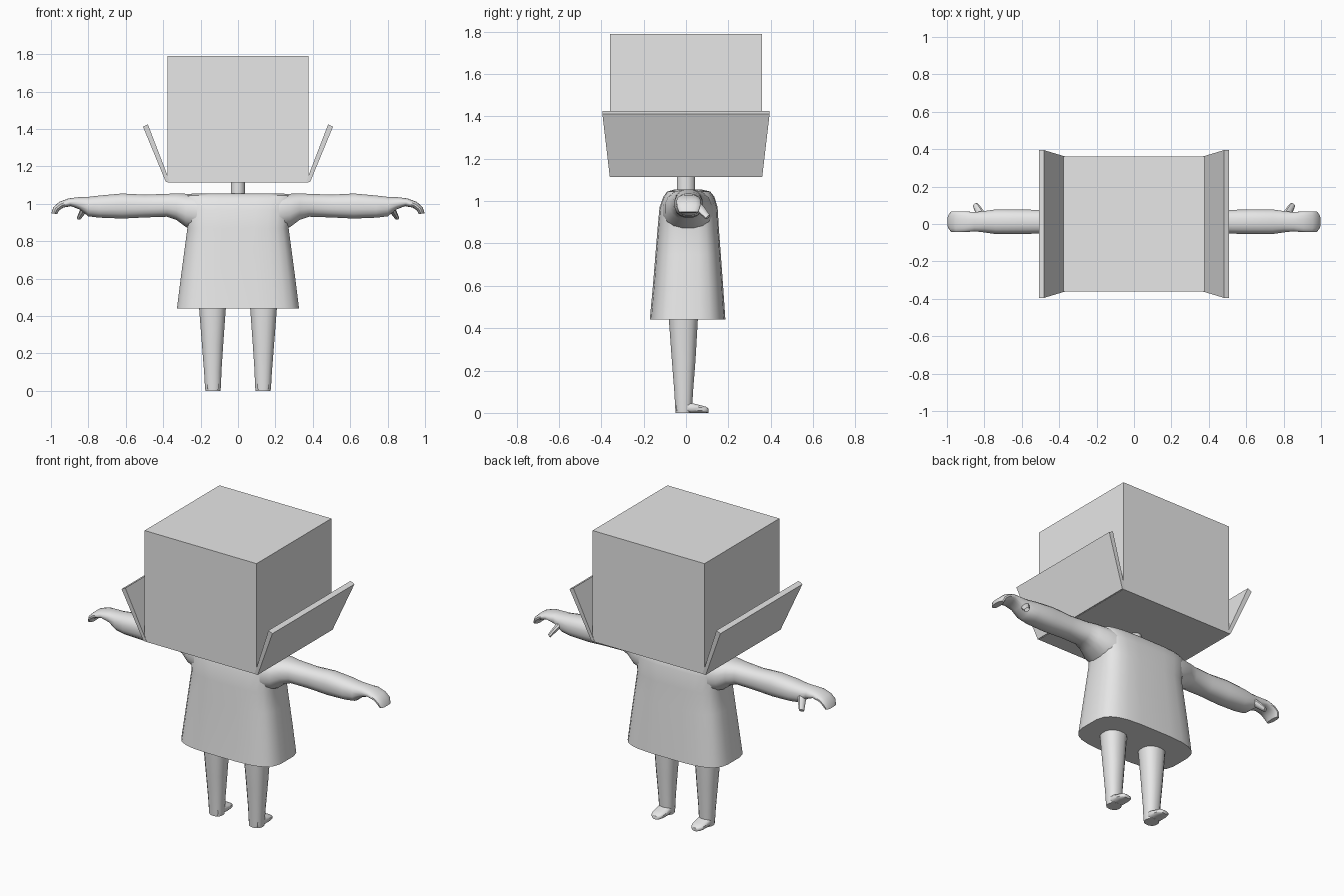
import bpy, bmesh, math
from mathutils import Vector

if "Cube" in bpy.data.objects:
    bpy.data.objects.remove(bpy.data.objects["Cube"])

grey = bpy.data.materials.new("light_grey")
grey.diffuse_color = (0.8, 0.8, 0.8, 1)
grey.use_nodes = True
grey.node_tree.nodes["Principled BSDF"].inputs["Base Color"].default_value = grey.diffuse_color


def finish(name, bm, mirror=False, angle=40):
    bmesh.ops.recalc_face_normals(bm, faces=bm.faces[:])
    me = bpy.data.meshes.new(name)
    bm.to_mesh(me)
    bm.free()
    me.materials.append(grey)
    ob = bpy.data.objects.new(name, me)
    bpy.context.collection.objects.link(ob)
    bpy.ops.object.select_all(action='DESELECT')
    bpy.context.view_layer.objects.active = ob
    ob.select_set(True)
    bpy.ops.object.shade_smooth_by_angle(angle=math.radians(angle))
    if mirror:
        m = ob.modifiers.new("mirror", 'MIRROR')
        m.use_bisect_axis[0] = False
        m.use_mirror_merge = False
    return ob


def loft(name, rings, n=16, power=2.0, mirror=False, angle=40):
    """Each ring: centre, half-axis u, half-axis v; joined and capped."""
    bm = bmesh.new()
    loops = []
    for c, u, v in rings:
        loop = []
        for i in range(n):
            a = 2 * math.pi * (i + 0.5) / n
            s, t = [math.copysign(abs(w) ** (2 / power), w)
                    for w in (math.cos(a), math.sin(a))]
            loop.append(bm.verts.new(Vector(c) + Vector(u) * s + Vector(v) * t))
        loops.append(loop)
    for a, b in zip(loops, loops[1:]):
        for i in range(n):
            j = (i + 1) % n
            bm.faces.new((a[i], a[j], b[j], b[i]))
    bm.faces.new(loops[0])
    bm.faces.new(loops[-1])
    return finish(name, bm, mirror, angle)


def upright(z, x0, x1, y0, y1):
    """Horizontal ring from its extents."""
    return (((x0 + x1) / 2, (y0 + y1) / 2, z),
            ((x1 - x0) / 2, 0, 0), (0, (y1 - y0) / 2, 0))


def tilted(x, y, z, ry, rz, deg=0):
    """Ring across the arm, leaning outward by deg."""
    t = math.radians(deg)
    return (x, y, z), (0, ry, 0), (rz * math.sin(t), 0, rz * math.cos(t))


def hexahedron(name, corners, mirror=False):
    """Corners: bottom four, then top four, same order."""
    bm = bmesh.new()
    v = [bm.verts.new(c) for c in corners]
    for f in ((0, 1, 2, 3), (4, 5, 6, 7), (0, 1, 5, 4),
              (1, 2, 6, 5), (2, 3, 7, 6), (3, 0, 4, 7)):
        bm.faces.new([v[i] for i in f])
    return finish(name, bm, mirror)


# Box head
hexahedron("box_head", [(x, y, z) for z in (1.115, 1.79) for x, y in
                        ((-.377, -.36), (.377, -.36), (.377, .36), (-.377, .36))])

# Open flaps hinged on the lower side edges
hexahedron("box_flap", [(.365, -.36, 1.12), (.385, -.36, 1.115),
                        (.385, .36, 1.115), (.365, .36, 1.12),
                        (.482, -.395, 1.425), (.508, -.395, 1.412),
                        (.508, .395, 1.412), (.482, .395, 1.425)], mirror=True)

# Neck
loft("neck", [upright(z, -.04, .04, -.045, .045) for z in (1.03, 1.13)], n=12)

# Flared gown
loft("gown", [upright(.44, -.328, .328, -.172, .187),
              upright(.60, -.308, .308, -.157, .176),
              upright(.75, -.288, .288, -.145, .165),
              upright(.87, -.272, .272, -.135, .156),
              upright(.97, -.285, .285, -.126, .150),
              upright(1.02, -.30, .30, -.108, .135),
              upright(1.045, -.29, .29, -.09, .115),
              upright(1.056, -.24, .24, -.05, .07)], n=24, power=3.6)

# Sleeves, arms and curled hands
loft("arm", [tilted(.22, .01, .955, .12, .10),
             tilted(.28, .01, .965, .11, .09),
             tilted(.33, .01, .985, .088, .072),
             tilted(.38, .01, .992, .072, .062),
             tilted(.50, .012, .988, .064, .062),
             tilted(.62, .012, .988, .067, .068),
             tilted(.74, .012, .985, .067, .060),
             tilted(.80, .012, .985, .058, .053),
             tilted(.85, .012, 1.002, .052, .034, 8),
             tilted(.90, .012, 1.008, .056, .022, 18),
             tilted(.945, .012, .995, .057, .019, 35),
             tilted(.972, .012, .973, .056, .018, 60),
             tilted(.982, .012, .947, .045, .016, 80)], power=2.4, mirror=True)

# Thumbs
loft("thumb", [((.815, .045, .985), (.02, -.012, 0), (0, .012, .018)),
               ((.835, .08, .95), (.016, -.010, 0), (0, .010, .014)),
               ((.85, .103, .924), (.012, -.007, 0), (0, .008, .010))],
     n=8, mirror=True)

# Legs
loft("leg", [upright(.50, .06, .215, -.085, .06),
             upright(.44, .064, .209, -.082, .057),
             upright(.25, .078, .194, -.068, .046),
             upright(.10, .088, .182, -.056, .034),
             upright(.03, .09, .178, -.052, .03),
             upright(.0, .093, .175, -.05, .028)], power=2.3, mirror=True)

# Feet pointing to the back
loft("foot", [((.134, y, h / 2), (w, 0, 0), (0, 0, h / 2)) for y, w, h in
              ((-.045, .03, .05), (-.01, .04, .058), (.03, .042, .046),
               (.07, .04, .036), (.095, .032, .029), (.106, .018, .02))],
     n=12, power=3, mirror=True)
